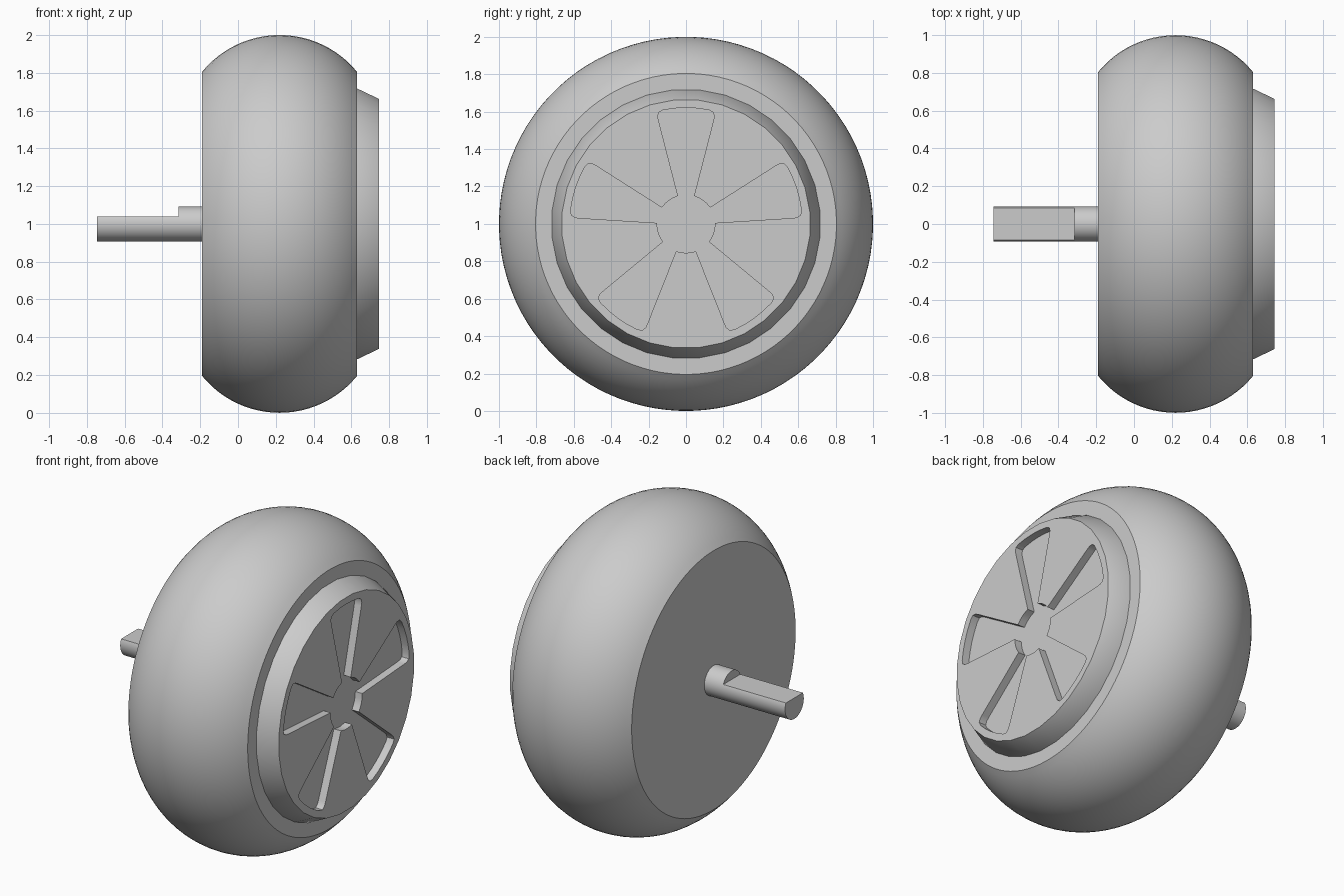
import bpy, bmesh, math
from mathutils import Matrix, Vector

if "Cube" in bpy.data.objects:
    bpy.data.objects.remove(bpy.data.objects["Cube"])

grey = bpy.data.materials.new("plain grey")
grey.use_nodes = True
COLOUR = (0.6, 0.6, 0.6, 1)
grey.diffuse_color = COLOUR
grey.node_tree.nodes["Principled BSDF"].inputs["Base Color"].default_value = COLOUR

AXLE_Z = 1.0


def finish(name, bm):
    bmesh.ops.recalc_face_normals(bm, faces=bm.faces)
    mesh = bpy.data.meshes.new(name)
    bm.to_mesh(mesh)
    bm.free()
    obj = bpy.data.objects.new(name, mesh)
    obj.location.z = AXLE_Z
    mesh.materials.append(grey)
    bpy.context.collection.objects.link(obj)
    return obj


def lathe(name, profile, sides):
    """Solid of revolution about x, with flat end caps; profile is (x, radius)."""
    bm = bmesh.new()
    rings = []
    for x, r in profile:
        angles = [2 * math.pi * (i + 0.5) / sides for i in range(sides)]
        rings.append([bm.verts.new((x, r * math.sin(a), r * math.cos(a))) for a in angles])
    for a, b in zip(rings, rings[1:]):
        for i in range(sides):
            j = (i + 1) % sides
            bm.faces.new((a[i], a[j], b[j], b[i]))
    bm.faces.new(rings[0])
    bm.faces.new(rings[-1])
    return finish(name, bm)


def prism(name, outline, x0, x1):
    """Extrude a (y, z) outline along x into a closed solid."""
    bm = bmesh.new()
    near, far = [[bm.verts.new((x, y, z)) for y, z in outline] for x in (x0, x1)]
    bm.faces.new(near)
    bm.faces.new(far)
    for i in range(len(outline)):
        bm.faces.new((near[i - 1], near[i], far[i], far[i - 1]))
    return finish(name, bm)


def cut(obj, cutter):
    mod = obj.modifiers.new("cut", "BOOLEAN")
    mod.operation = "DIFFERENCE"
    mod.solver = "EXACT"
    mod.object = cutter
    bpy.context.view_layer.objects.active = obj
    bpy.ops.object.modifier_apply(modifier=mod.name)
    bpy.data.objects.remove(cutter)


# Tyre: circular-arc tread between two flat side walls
MID, HALF, R = 0.22, 0.41, 0.528
spread = math.asin(HALF / R)
steps = 24
tread = []
for i in range(steps + 1):
    a = spread * (2 * i / steps - 1)
    tread.append((MID + R * math.sin(a), 1 - R + R * math.cos(a)))
tyre = lathe("tyre", tread, 96)

# Hub cap: tapered disc with a five-armed recess
hub = lathe("hub_cap", [(0.6, 0.72), (0.63, 0.72), (0.745, 0.665)], 32)
half_arm = [(0.043, 0.15), (0.146, 0.55), (0.151, 0.575), (0.145, 0.597),
            (0.122, 0.609), (0.06, 0.618)]
arm = [(-y, z) for y, z in half_arm] + [(0, 0.621)] + half_arm[::-1]
arm += [(0.155 * math.sin(math.radians(d)), 0.155 * math.cos(math.radians(d)))
        for d in (28, 36, 44)]
star = []
for k in range(5):
    turn = Matrix.Rotation(-k * math.tau / 5, 2)
    star += [turn @ Vector(p) for p in arm]
cut(hub, prism("hub_recess", star, 0.697, 0.8))

# Axle: round shaft with a flat milled on the outer length
axle = lathe("axle", [(-0.745, 0.092), (-0.16, 0.092)], 48)
flat = [(-0.2, 0.038), (0.2, 0.038), (0.2, 0.2), (-0.2, 0.2)]
cut(axle, prism("axle_flat", flat, -0.9, -0.315))

for obj in (tyre, hub, axle):
    bpy.ops.object.select_all(action="DESELECT")
    obj.select_set(True)
    bpy.context.view_layer.objects.active = obj
    bpy.ops.object.shade_smooth_by_angle(angle=math.radians(30))
